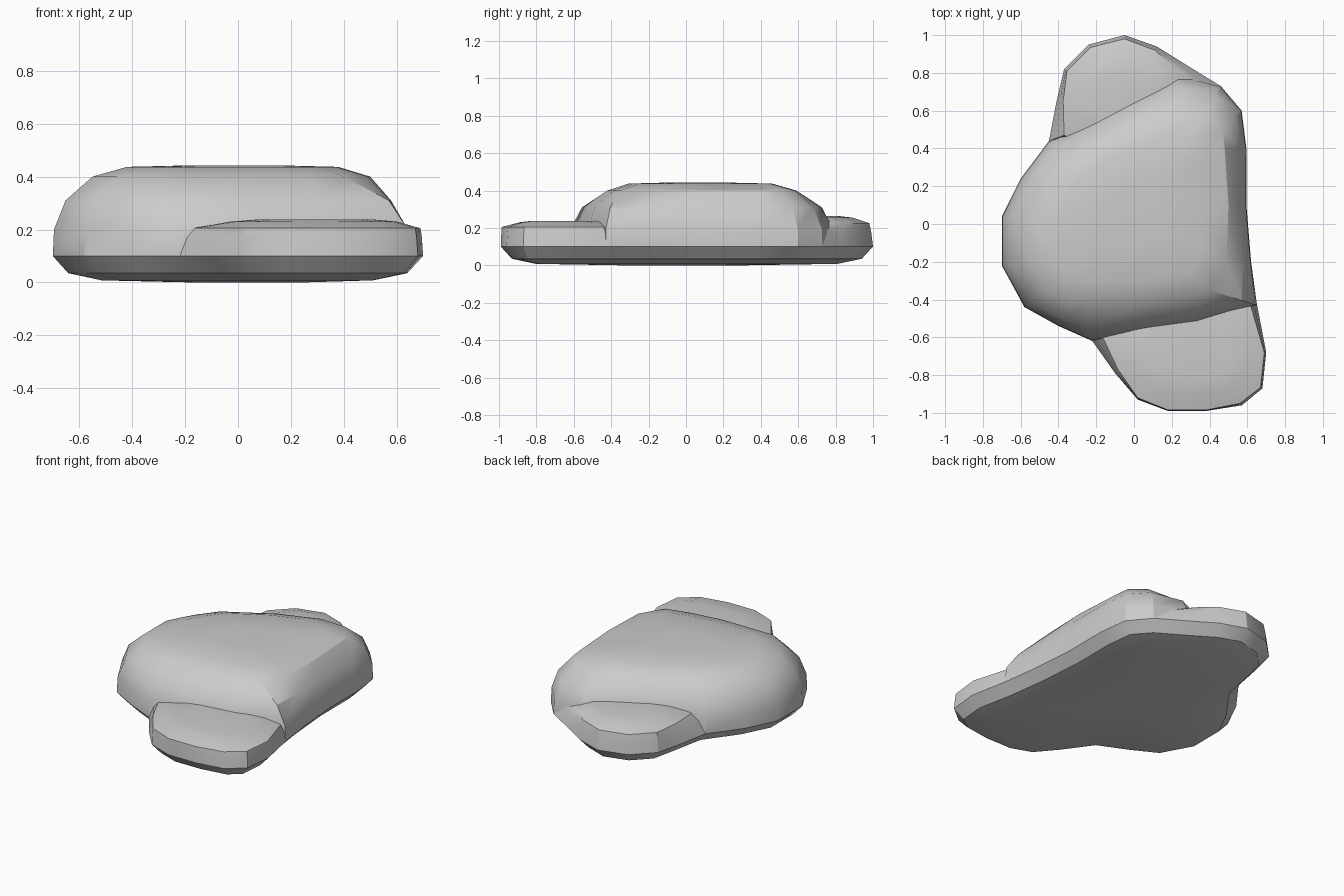
import bpy
import bmesh
from mathutils import Vector

cube = bpy.data.objects.get("Cube")
if cube:
    bpy.data.objects.remove(cube, do_unlink=True)

stone = bpy.data.materials.new("grey stone")
stone.use_nodes = True
grey = (0.6, 0.6, 0.6, 1)
stone.diffuse_color = grey
stone.node_tree.nodes["Principled BSDF"].inputs["Base Color"].default_value = grey


def inset(outline, amount):
    """Move every corner of a counter-clockwise outline inwards."""
    pts = [Vector(p) for p in outline]
    result = []
    for i, p in enumerate(pts):
        along = (pts[(i + 1) % len(pts)] - pts[i - 1]).normalized()
        result.append(p + Vector((-along.y, along.x)) * amount)
    return result


def blend(a, b, t):
    return [Vector(p).lerp(Vector(q), t) for p, q in zip(a, b)]


def shrink(outline, factor):
    pts = [Vector(p) for p in outline]
    centre = sum(pts, Vector((0, 0))) / len(pts)
    return [centre + (p - centre) * factor for p in pts]


def loft(name, layers, flip=False):
    """Bridge stacked (outline, height) layers and cap the last one."""
    bm = bmesh.new()
    rings = [[bm.verts.new((p[0], p[1], z)) for p in ring] for ring, z in layers]
    for low, high in zip(rings, rings[1:]):
        n = len(low)
        for i in range(n):
            j = (i + 1) % n
            bm.faces.new((low[i], low[j], high[j], high[i]))
    bm.faces.new(rings[-1])
    if flip:
        bmesh.ops.reverse_faces(bm, faces=bm.faces[:])
    mesh = bpy.data.meshes.new(name)
    bm.to_mesh(mesh)
    bm.free()
    mesh.materials.append(stone)
    obj = bpy.data.objects.new(name, mesh)
    bpy.context.collection.objects.link(obj)
    bpy.ops.object.select_all(action="DESELECT")
    obj.select_set(True)
    bpy.context.view_layer.objects.active = obj
    bpy.ops.object.shade_smooth_by_angle(angle=0.55)
    return obj


# Footprint pieces, counter-clockwise
front_edge = [(-.22, -.62), (-.10, -.79), (.02, -.93), (.18, -.99), (.38, -.99),
              (.57, -.96), (.68, -.87), (.70, -.68), (.65, -.42)]
right_edge = [(.62, -.2), (.595, .1), (.595, .4), (.57, .6)]
back_edge = [(.46, .73), (.28, .84), (.12, .94), (-.05, 1), (-.24, .95),
             (-.37, .82), (-.41, .65), (-.45, .44)]
left_edge = [(-.60, .24), (-.70, .04), (-.70, -.22), (-.58, -.44), (-.40, -.54)]
footprint = front_edge + right_edge + back_edge + left_edge

# Underside
loft("stone_underside", [(footprint, .1), (inset(footprint, .06), .035),
                         (inset(footprint, .19), .008),
                         (shrink(inset(footprint, .19), .4), 0)], flip=True)

# Main body: foot outline and matching shoulder outline
foot = [(-.22, -.62), (.05, -.57), (.35, -.53), (.65, -.43)] + right_edge + [
    (.46, .73), (.24, .79), (-.07, .63), (-.37, .47), (-.45, .44)] + left_edge
shoulder = [(-.25, -.42), (.02, -.42), (.24, -.39), (.40, -.35),
            (.49, -.2), (.50, .1), (.48, .4), (.47, .5),
            (.38, .58), (.20, .59), (-.06, .50), (-.27, .38), (-.36, .33),
            (-.46, .20), (-.55, .04), (-.55, -.2), (-.46, -.35), (-.34, -.42)]
loft("stone_body", [(foot, .1), (blend(foot, shoulder, .03), .2),
                    (blend(foot, shoulder, .32), .31), (shoulder, .4),
                    (shrink(shoulder, .76), .437), (shrink(shoulder, .3), .443)])

# Low front lobe, running back into the body
front_foot = front_edge + [(.45, -.3), (0, -.35)]
front_rim = [(-.17, -.59), (-.085, -.77), (.02, -.92), (.18, -.985), (.38, -.985),
             (.56, -.95), (.67, -.865), (.69, -.68), (.62, -.44),
             (.45, -.3), (0, -.35)]
front_top = [(-.03, -.62), (-.01, -.72), (.06, -.83), (.2, -.89), (.38, -.89),
             (.52, -.87), (.59, -.79), (.6, -.67), (.55, -.5), (.42, -.35), (.05, -.4)]
loft("front_lobe", [(front_foot, .1), (blend(front_foot, front_rim, .5), .17),
                    (front_rim, .205), (front_top, .23),
                    (shrink(front_top, .7), .238)])

# Low back lobe
back_foot = back_edge + [(-.1, .35), (.3, .5)]
back_rim = [(.26, .77), (.2, .84), (.11, .92), (-.05, .98), (-.23, .935),
            (-.355, .81), (-.375, .65), (-.37, .47), (-.1, .35), (.2, .5)]
back_top = [(.18, .75), (.13, .8), (.05, .86), (-.05, .89), (-.17, .86),
            (-.25, .77), (-.27, .65), (-.24, .5), (-.1, .42), (.15, .55)]
loft("back_lobe", [(back_foot, .1), (blend(back_foot, back_rim, .5), .18),
                   (back_rim, .225), (back_top, .255),
                   (shrink(back_top, .6), .264)])
